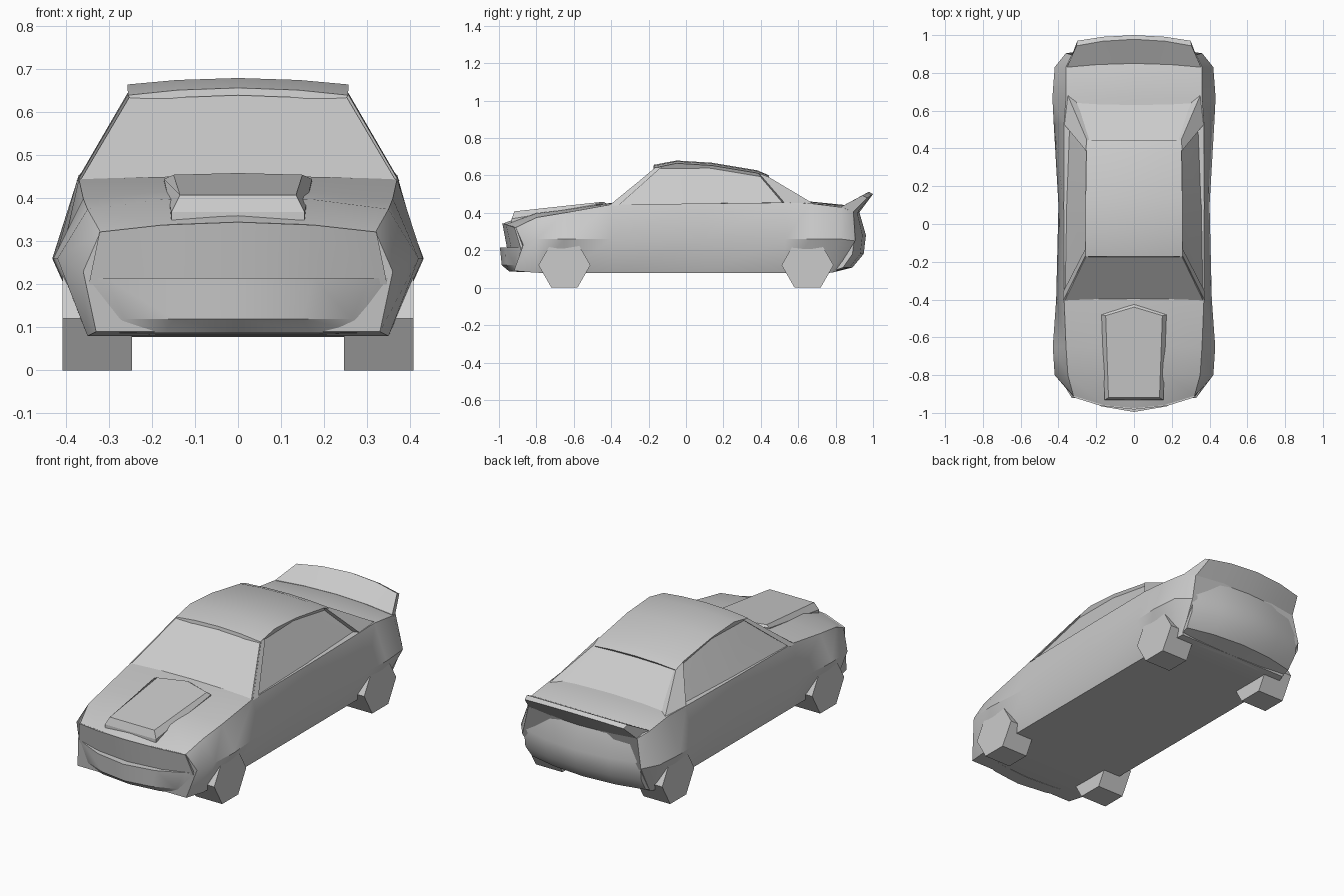
import bpy, bmesh, math


def loft(name, rings, angle=35):
    """Closed rings of points skinned into a capped solid."""
    bm = bmesh.new()
    vr = [[bm.verts.new(p) for p in ring] for ring in rings]
    n = len(vr[0])
    for a, b in zip(vr, vr[1:]):
        for i in range(n):
            j = (i + 1) % n
            bm.faces.new((a[i], a[j], b[j], b[i]))
    bm.faces.new(vr[0])
    bm.faces.new(vr[-1][::-1])
    bmesh.ops.recalc_face_normals(bm, faces=bm.faces)
    me = bpy.data.meshes.new(name)
    bm.to_mesh(me)
    bm.free()
    ob = bpy.data.objects.new(name, me)
    bpy.context.collection.objects.link(ob)
    if angle:
        bpy.ops.object.select_all(action='DESELECT')
        ob.select_set(True)
        bpy.context.view_layer.objects.active = ob
        bpy.ops.object.shade_smooth_by_angle(angle=math.radians(angle))
    return ob


def crosswise(name, rows, steps=(-1, -.55, 0, .55, 1), angle=35):
    """Side profile of (y, z, half width, bow, droop) swept across the car."""
    return loft(name, [[(w * f, y + bow * f * f, z - droop * f * f)
                        for y, z, w, bow, droop in rows] for f in steps], angle)


# Main body: (y bottom, y wide, y shoulder, y centre), bottom w/z, wide w/z,
# shoulder w/z, centre z
stations = [
    ((-.92, -.87, -.91, -.975), .33, .09, .36, .23, .32, .322, .345),
    ((-.80, -.80, -.80, -.80), .35, .08, .42, .26, .35, .375, .405),
    ((-.65, -.65, -.65, -.65), .35, .078, .43, .26, .36, .40, .42),
    ((-.40, -.40, -.40, -.41), .35, .078, .412, .26, .37, .445, .452),
    ((.10, .10, .10, .10), .35, .078, .40, .26, .372, .45, .45),
    ((.53, .53, .53, .53), .35, .078, .425, .26, .37, .455, .46),
    ((.67, .67, .67, .67), .35, .078, .432, .26, .36, .45, .46),
    ((.76, .83, .83, .85), .35, .078, .42, .26, .36, .43, .442),
    ((.80, .905, .895, .93), .34, .085, .36, .25, .33, .405, .41),
]
rings = []
for (yb, yw, ys, yc), wb, zb, ww, zw, ws, zs, zc in stations:
    half = [(wb, yb, zb), (ww, yw, zw), (ws, ys, zs),
            (ws * .5, ys + (yc - ys) * .75, zs + (zc - zs) * .75)]
    rings.append([(0, yb, zb)] + half + [(0, yc, zc)]
                 + [(-x, y, z) for x, y, z in reversed(half)])
loft("body", rings)

# Front fascia and bumper
crosswise("front_fascia", [(-.982, .345, .322, .065, .023), (-.955, .20, .347, .075, 0),
                           (-.90, .20, .34, .065, 0), (-.90, .335, .31, .065, .023)])
crosswise("front_bumper", [(-.995, .215, .35, .12, 0), (-.985, .12, .30, .09, 0),
                           (-.945, .087, .34, .08, 0), (-.86, .083, .34, .05, 0),
                           (-.86, .215, .34, .04, 0)],
          (-1, -.88, -.5, 0, .5, .88, 1), 25)

# Rear panel and flipped-up tail spoiler
crosswise("rear_panel", [(.925, .41, .33, -.035, .01), (.962, .28, .352, -.06, 0),
                         (.95, .18, .352, -.06, 0), (.89, .108, .345, -.05, 0),
                         (.78, .08, .34, -.02, 0), (.78, .39, .33, -.02, 0)])
crosswise("tail_spoiler", [(.85, .443, .355, -.02, .01), (.978, .513, .305, -.035, .02),
                           (1.0, .50, .30, -.03, .02), (.925, .40, .33, -.035, 0),
                           (.85, .40, .345, -.02, 0)])

# Glasshouse
def loop(half):
    return half + [(-x, y, z) for x, y, z in reversed(half)]

loft("cabin_glass", [
    loop([(.368, -.41, .44), (.362, .10, .44), (.345, .66, .44)]),
    loop([(.25, -.165, .64), (.247, .12, .64), (.245, .43, .592)])], 20)

# Roof skin
crosswise("roof", [(-.175, .640, .243, 0, .017), (-.172, .657, .256, 0, .017),
                   (-.05, .68, .257, 0, .015), (.14, .668, .256, 0, .015),
                   (.38, .628, .252, 0, .015), (.445, .60, .248, 0, .012),
                   (.43, .58, .24, 0, .012), (.12, .64, .24, 0, .012)])

# Rear roof pillars and thin front pillars on both sides
for side, s in (("left", -1), ("right", 1)):
    quad = [(.256, .39, .612), (.372, .53, .45), (.35, .68, .45), (.25, .445, .59)]
    loft("rear_pillar_" + side,
         [[(s * (x - d), y, z - d * .6) for x, y, z in quad] for d in (0, .03)], 0)
    loft("front_pillar_" + side, [
        [(s * .374, -.405, .44), (s * .376, -.36, .44), (s * .35, -.37, .44)],
        [(s * .256, -.165, .642), (s * .257, -.13, .645), (s * .235, -.14, .64)]], 0)

# Bonnet scoop with chamfered rim
def scoop_loop(wf, yf, zf, wr, yr, zr, yp):
    return [(-wf, yf, zf), (wf, yf, zf), (wr, yr, zr), (0, yp, zr + .004), (-wr, yr, zr)]

loft("bonnet_scoop", [
    scoop_loop(.155, -.932, .33, .172, -.48, .40, -.425),
    scoop_loop(.155, -.932, .368, .172, -.48, .445, -.425),
    scoop_loop(.135, -.918, .408, .150, -.485, .455, -.44)], 0)

# Six-sided wheels
for yn, y in (("front", -.65), ("rear", .65)):
    for side, s in (("left", -1), ("right", 1)):
        hexagon = [(y + .139 * math.cos(k * math.pi / 3),
                    .1204 + .139 * math.sin(k * math.pi / 3)) for k in range(6)]
        loft(f"{yn}_wheel_{side}",
             [[(s * x, a, b) for a, b in hexagon] for x in (.246, .408)], 0)
